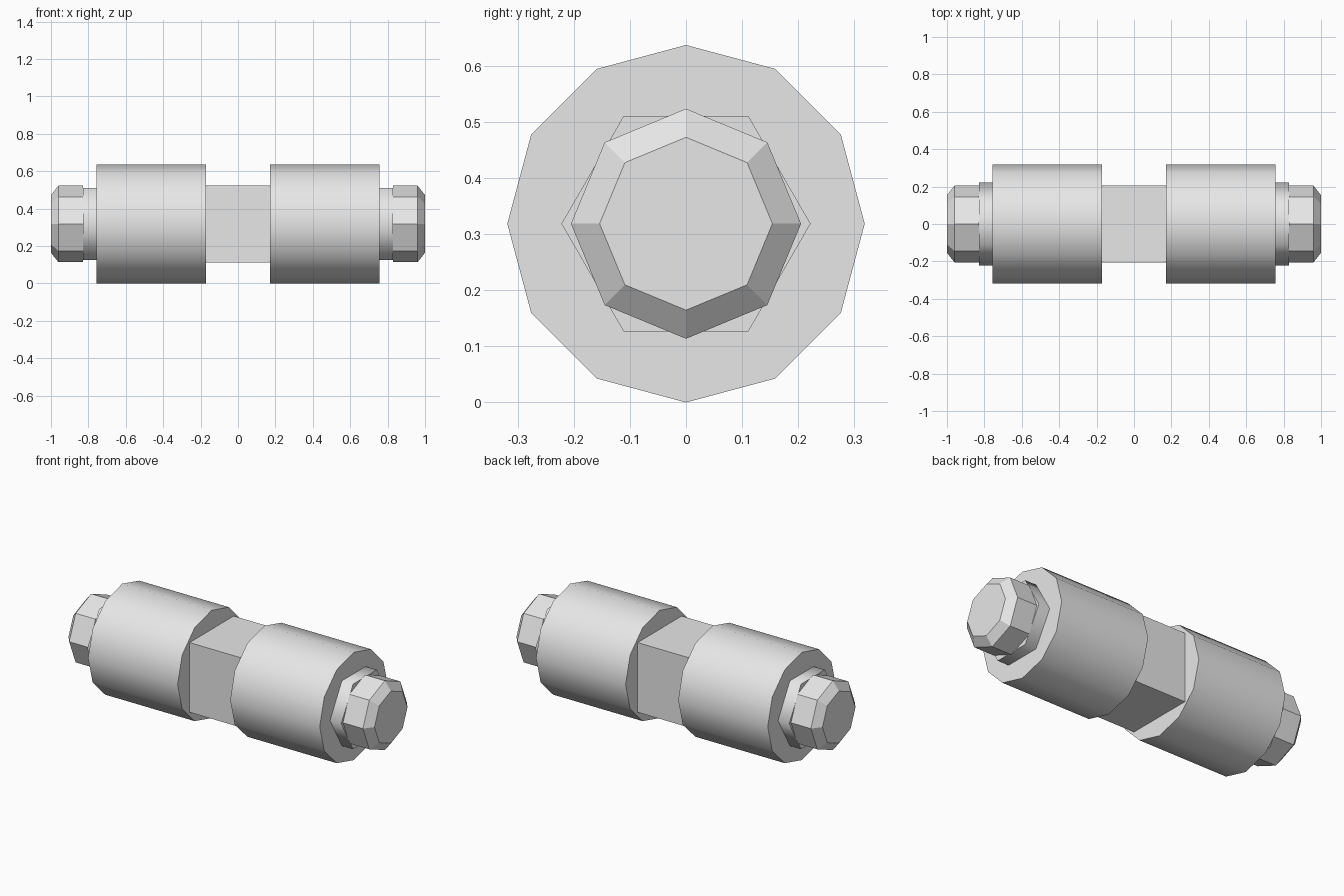
import bpy, bmesh
from math import pi, cos, sin, radians

if "Cube" in bpy.data.objects:
    bpy.data.objects.remove(bpy.data.objects["Cube"], do_unlink=True)

AXIS_Z = 0.3185

grey = bpy.data.materials.new("light grey")
grey.use_nodes = True
colour = (0.8, 0.8, 0.8, 1)
grey.diffuse_color = colour
grey.node_tree.nodes["Principled BSDF"].inputs["Base Color"].default_value = colour


def lathe(name, sides, profile, start=0.0, smooth_angle=None):
    """Closed prism along x from (x, radius) stations; start turns the first corner from the top."""
    bm = bmesh.new()
    rings = []
    for x, r in profile:
        angles = [start + 2 * pi * i / sides for i in range(sides)]
        rings.append([bm.verts.new((x, r * sin(a), r * cos(a))) for a in angles])
    for a, b in zip(rings, rings[1:]):
        for i in range(sides):
            j = (i + 1) % sides
            bm.faces.new((a[i], a[j], b[j], b[i]))
    bm.faces.new(rings[0])
    bm.faces.new(rings[-1])
    bmesh.ops.recalc_face_normals(bm, faces=bm.faces)
    mesh = bpy.data.meshes.new(name)
    bm.to_mesh(mesh)
    bm.free()
    mesh.materials.append(grey)
    obj = bpy.data.objects.new(name, mesh)
    obj.location.z = AXIS_Z
    bpy.context.collection.objects.link(obj)
    if smooth_angle:
        bpy.ops.object.select_all(action="DESELECT")
        obj.select_set(True)
        bpy.context.view_layer.objects.active = obj
        bpy.ops.object.shade_smooth_by_angle(angle=radians(smooth_angle))
    return obj


# Square bar joining the two drums
lathe("centre_bar", 4, [(-0.2, 0.291), (0.2, 0.291)], start=pi / 4)

# Drum, collar and chamfered nut at each end
for side, s in (("left", 1), ("right", -1)):
    lathe(side + "_drum", 12, [(s * 0.172, 0.3185), (s * 0.757, 0.3185)], smooth_angle=40)
    lathe(side + "_collar", 6, [(s * 0.74, 0.222), (s * 0.83, 0.222)], start=pi / 6 + pi / 3,
          smooth_angle=70)
    lathe(side + "_nut", 8, [(s * 0.83, 0.205), (s * 0.96, 0.205), (s * 1.0, 0.154)])
